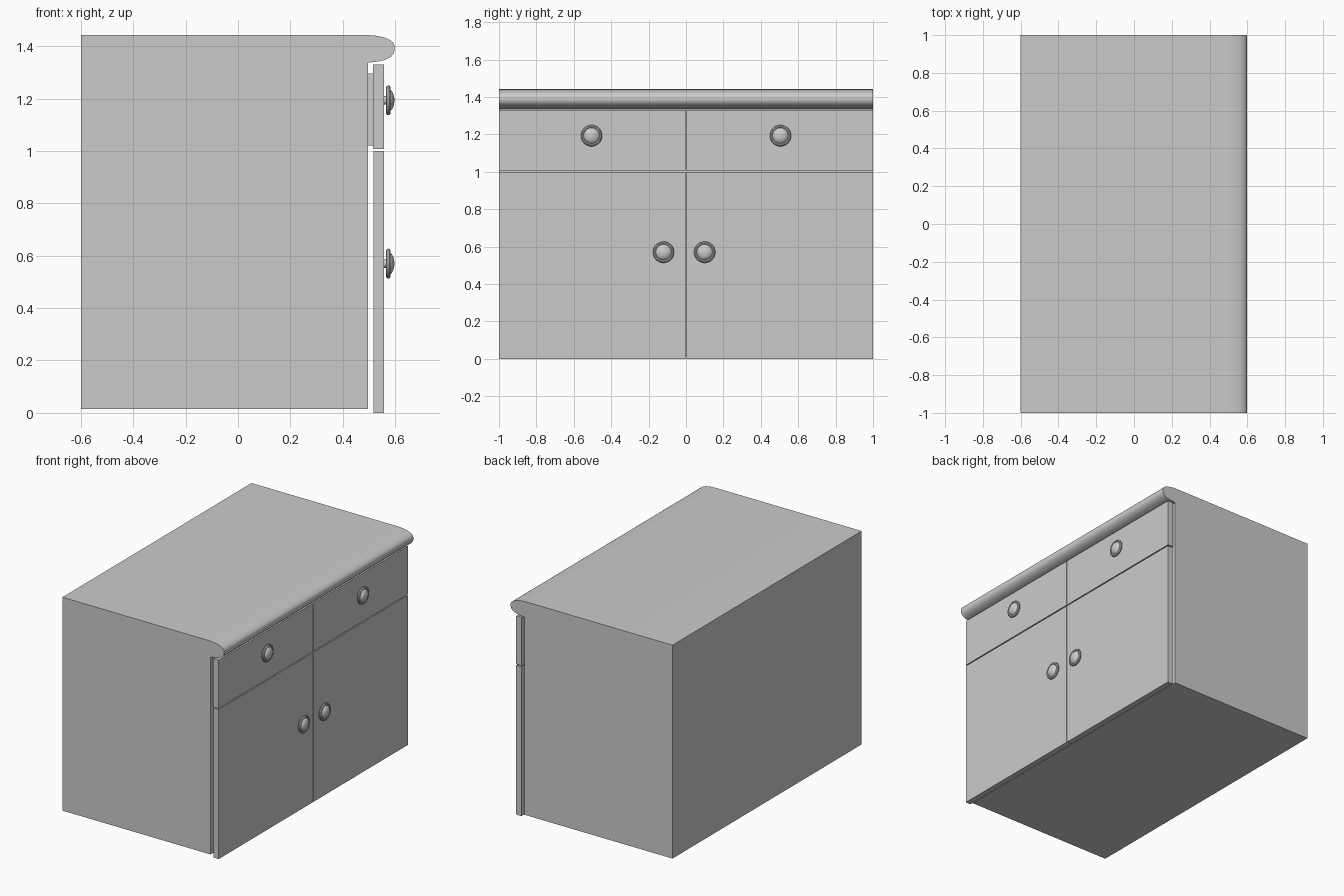
import bpy, bmesh, math
from mathutils import Matrix

if "Cube" in bpy.data.objects:
    bpy.data.objects.remove(bpy.data.objects["Cube"])


def finish(name, bm, smooth=False):
    bmesh.ops.remove_doubles(bm, verts=bm.verts, dist=1e-5)
    bmesh.ops.recalc_face_normals(bm, faces=bm.faces)
    me = bpy.data.meshes.new(name)
    bm.to_mesh(me)
    bm.free()
    ob = bpy.data.objects.new(name, me)
    bpy.context.collection.objects.link(ob)
    if smooth:
        bpy.ops.object.select_all(action='DESELECT')
        ob.select_set(True)
        bpy.context.view_layer.objects.active = ob
        bpy.ops.object.shade_smooth_by_angle(angle=math.radians(35))
    return ob


def box(name, x, y, z):
    bm = bmesh.new()
    bmesh.ops.create_cube(bm, size=1)
    for v in bm.verts:
        v.co = [lo + (c + 0.5) * (hi - lo) for c, (lo, hi) in zip(v.co, (x, y, z))]
    return finish(name, bm)


def extrude_y(name, profile, y0, y1):
    bm = bmesh.new()
    face = bm.faces.new([bm.verts.new((x, y0, z)) for x, z in profile])
    ext = bmesh.ops.extrude_face_region(bm, geom=[face])
    verts = [g for g in ext['geom'] if isinstance(g, bmesh.types.BMVert)]
    bmesh.ops.translate(bm, verts=verts, vec=(0, y1 - y0, 0))
    return finish(name, bm, True)


def knob(name, y, z):
    # lathe (distance out from the front, radius) around the x axis
    prof = [(-0.002, 0.016), (0.008, 0.016), (0.010, 0.040), (0.008, 0.048),
            (0.010, 0.054), (0.015, 0.057), (0.021, 0.056), (0.025, 0.051),
            (0.025, 0.046), (0.022, 0.042), (0.029, 0.037), (0.035, 0.027),
            (0.039, 0.014), (0.040, 0)]
    bm = bmesh.new()
    verts = [bm.verts.new((0.557 + x, r, 0)) for x, r in prof]
    edges = [bm.edges.new(p) for p in zip(verts, verts[1:])]
    bmesh.ops.spin(bm, geom=verts + edges, cent=(0, 0, 0), axis=(1, 0, 0),
                   angle=math.tau, steps=32)
    bmesh.ops.transform(bm, matrix=Matrix.Translation((0, y, z)), verts=bm.verts)
    return finish(name, bm, True)


# cabinet body with bullnose worktop edge
nose = [(0.497, 1.337), (0.535, 1.341), (0.562, 1.348), (0.582, 1.358),
        (0.594, 1.371), (0.598, 1.384), (0.598, 1.402), (0.592, 1.414),
        (0.578, 1.425), (0.555, 1.434), (0.525, 1.440), (0.485, 1.443)]
extrude_y("cabinet_body", [(-0.6, 0.015), (0.497, 0.015)] + nose + [(-0.6, 1.443)], -1, 1)

# doors, drawer fronts, drawer boxes for each half
for side, s in (("left", -1), ("right", 1)):
    def span(a, b):
        return tuple(sorted((s * a, s * b)))
    box(side + "_door", (0.518, 0.557), span(0.003, 1), (0, 1.0))
    box(side + "_drawer_front", (0.516, 0.557), span(0.0015, 1), (1.007, 1.33))
    box(side + "_drawer_box", (0.48, 0.517), span(0.04, 0.96), (1.02, 1.295))
    knob(side + "_drawer_knob", s * 0.505, 1.193)

# door knobs
knob("left_door_knob", -0.12, 0.57)
knob("right_door_knob", 0.10, 0.57)
